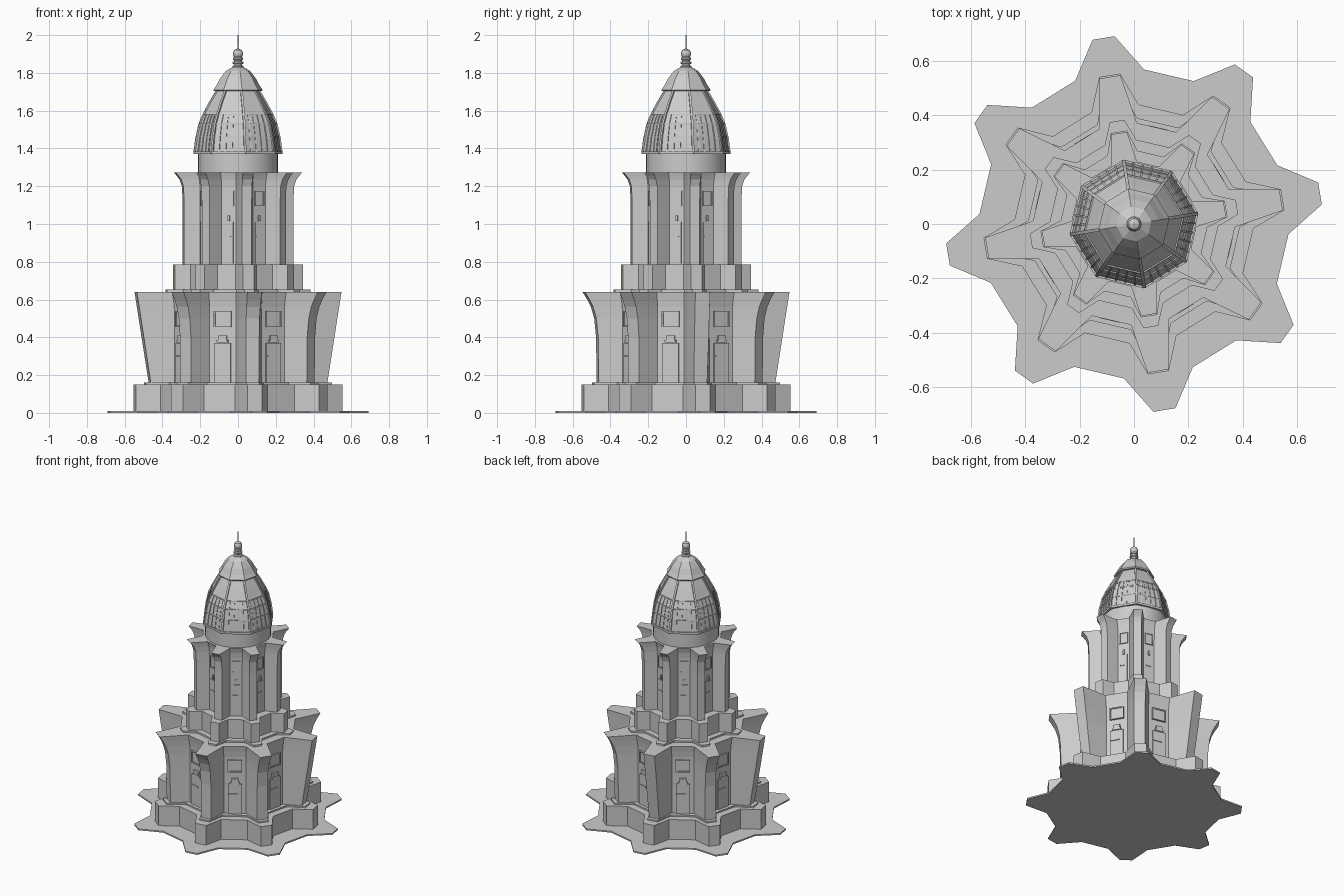
import bpy, bmesh
from math import radians, sin, cos, atan2, pi
from mathutils import Vector, Matrix

if "Cube" in bpy.data.objects:
    bpy.data.objects.remove(bpy.data.objects["Cube"])

PHASE = radians(9.3)
STEP = pi / 4


def finish(bm, name):
    bmesh.ops.recalc_face_normals(bm, faces=bm.faces)
    me = bpy.data.meshes.new(name)
    bm.to_mesh(me)
    bm.free()
    ob = bpy.data.objects.new(name, me)
    bpy.context.collection.objects.link(ob)
    return ob


def skin(bm, loops):
    vs = [[bm.verts.new(p) for p in loop] for loop in loops]
    n = len(vs[0])
    for a, b in zip(vs, vs[1:]):
        for i in range(n):
            j = (i + 1) % n
            bm.faces.new((a[i], a[j], b[j], b[i]))
    bm.faces.new(vs[0])
    bm.faces.new(vs[-1])


def star(name, rings, straight=()):
    """Eight-armed star loft; ring = z, tip radius, tip half angle, valley radius, valley half angle."""
    z0, r0 = rings[0][:2]
    z1, r1 = rings[-1][:2]
    loops = []
    for z, tip, ta, val, va in rings:
        loop = []
        for k in range(8):
            c = PHASE + k * STEP
            t = r0 + (r1 - r0) * (z - z0) / (z1 - z0) if k in straight else tip
            for r, d in ((val, -va), (t, -ta), (t, ta), (val, va)):
                a = c + radians(d)
                loop.append((r * cos(a), r * sin(a), z))
        loops.append(loop)
    bm = bmesh.new()
    skin(bm, loops)
    return finish(bm, name)


def lathe(name, profile, n, phase=0.0, smooth=False):
    bm = bmesh.new()
    skin(bm, [[(r * cos(phase + 2 * pi * i / n), r * sin(phase + 2 * pi * i / n), z)
               for i in range(n)] for r, z in profile])
    ob = finish(bm, name)
    if smooth:
        bpy.context.view_layer.objects.active = ob
        ob.select_set(True)
        bpy.ops.object.shade_smooth_by_angle(angle=radians(35))
        ob.select_set(False)
    return ob


def add_box(bm, mat, size):
    bmesh.ops.create_cube(bm, size=1, matrix=mat @ Matrix.Diagonal((*size, 1)))


def wall_boxes(name, apothem, items):
    """Boxes (offset, width, z low, z high, depth) repeated on the eight recessed walls."""
    bm = bmesh.new()
    for k in range(8):
        rot = Matrix.Rotation(PHASE + (k + .5) * STEP, 4, 'Z')
        for off, w, lo, hi, d in items:
            add_box(bm, rot @ Matrix.Translation((apothem, off, (lo + hi) / 2)), (2 * d, w, hi - lo))
    return finish(bm, name)


# base plate and lower plinth
star("base_plate", [(0, .695, 3.4, .57, 13), (.01, .695, 3.4, .57, 13)])
star("lower_plinth", [(.01, .556, 4, .44, 11.5), (.15, .556, 4, .44, 11.5)])
star("lower_sill", [(.15, .50, 4, .39, 11), (.16, .50, 4, .39, 11)])

# lower storey with flaring buttresses, some of them straight
star("lower_storey", [(.16, .475, 4.3, .358, 11), (.40, .478, 4.3, .358, 11),
                      (.50, .488, 4.2, .358, 11), (.56, .505, 4.2, .36, 11),
                      (.60, .525, 4.1, .365, 11), (.64, .55, 4.1, .372, 11)], (0, 2, 4))

# upper plinth
star("lower_roof_slab", [(.64, .385, 4, .31, 11), (.652, .385, 4, .31, 11)])
star("upper_plinth", [(.652, .345, 5, .27, 12), (.785, .345, 5, .27, 12)])

# upper storey
star("upper_storey", [(.785, .294, 5, .215, 12), (1.12, .294, 5, .215, 12),
                      (1.20, .298, 5, .216, 12), (1.235, .31, 5, .22, 12),
                      (1.255, .325, 5, .225, 12), (1.272, .34, 5, .23, 12)])

# doors, lintels and windows
A1, A2 = .352, .21
wall_boxes("lower_doors", A1, [(0, .09, .16, .37, .009), (0, .06, .372, .385, .014),
                               (0, .045, .385, .41, .012), (-.01, .06, .295, .303, .014)])
wall_boxes("lower_windows", A1, [(0, .094, .455, .463, .012), (0, .094, .532, .54, .012),
                                 (-.043, .008, .46, .535, .012), (.043, .008, .46, .535, .012),
                                 (0, .08, .46, .535, .006)])
wall_boxes("upper_doors", A2, [(0, .05, .79, 1.01, .007), (0, .012, 1.015, 1.045, .01),
                               (-.005, .034, .93, .937, .011)])
wall_boxes("upper_windows", A2, [(0, .056, 1.095, 1.101, .009), (0, .056, 1.17, 1.176, .009),
                                 (-.025, .006, 1.10, 1.17, .009), (.025, .006, 1.10, 1.17, .009),
                                 (0, .046, 1.10, 1.17, .004)])

# drum and faceted dome
lathe("drum", [(.213, 1.27), (.213, 1.375)], 32, smooth=True)
DOME = [(.233, 1.375), (.222, 1.455), (.205, 1.53), (.183, 1.58), (.148, 1.645), (.112, 1.705)]
lathe("dome", DOME, 8, PHASE)
lathe("dome_cap", [(.128, 1.703), (.132, 1.71), (.115, 1.735), (.095, 1.772),
                   (.065, 1.81), (.028, 1.832)], 8, PHASE)


def dome_point(k, t, z):
    """Point on dome facet k, t from 0 to 1 across the facet."""
    for (ra, za), (rb, zb) in zip(DOME, DOME[1:]):
        if z <= zb:
            break
    r = ra + (rb - ra) * (z - za) / (zb - za)
    a, b = PHASE + k * STEP, PHASE + (k + 1) * STEP
    p = Vector((r * cos(a), r * sin(a), z))
    return p.lerp(Vector((r * cos(b), r * sin(b), z)), t)


def add_bar(bm, p, q, w):
    d = q - p
    mat = Matrix.Translation((p + q) / 2) @ d.to_track_quat('Z', 'Y').to_matrix().to_4x4()
    add_box(bm, mat, (w, w, d.length))


# dome ribs and glazing bands
bm = bmesh.new()
for k in range(8):
    for (_, za), (_, zb) in zip(DOME, DOME[1:]):
        add_bar(bm, dome_point(k, 0, za), dome_point(k, 0, zb), .012)
        if zb < 1.6:
            for t in (.2, .4, .6, .8):
                add_bar(bm, dome_point(k, t, za), dome_point(k, t, zb), .007)
    for z, w in ((1.378, .014), (1.46, .006), (1.53, .007), (1.58, .007)):
        add_bar(bm, dome_point(k, 0, z), dome_point(k, 1, z), w)
finish(bm, "dome_ribs")

# finial and spire
lathe("finial", [(.03, 1.825), (.03, 1.835), (.022, 1.84), (.022, 1.846), (.028, 1.85), (.028, 1.858),
                 (.021, 1.862), (.021, 1.868), (.026, 1.872), (.026, 1.88), (.02, 1.884),
                 (.027, 1.895), (.027, 1.908), (.02, 1.921), (.004, 1.929)], 16, smooth=True)
lathe("spire", [(.003, 1.925), (.002, 2.0)], 6)
